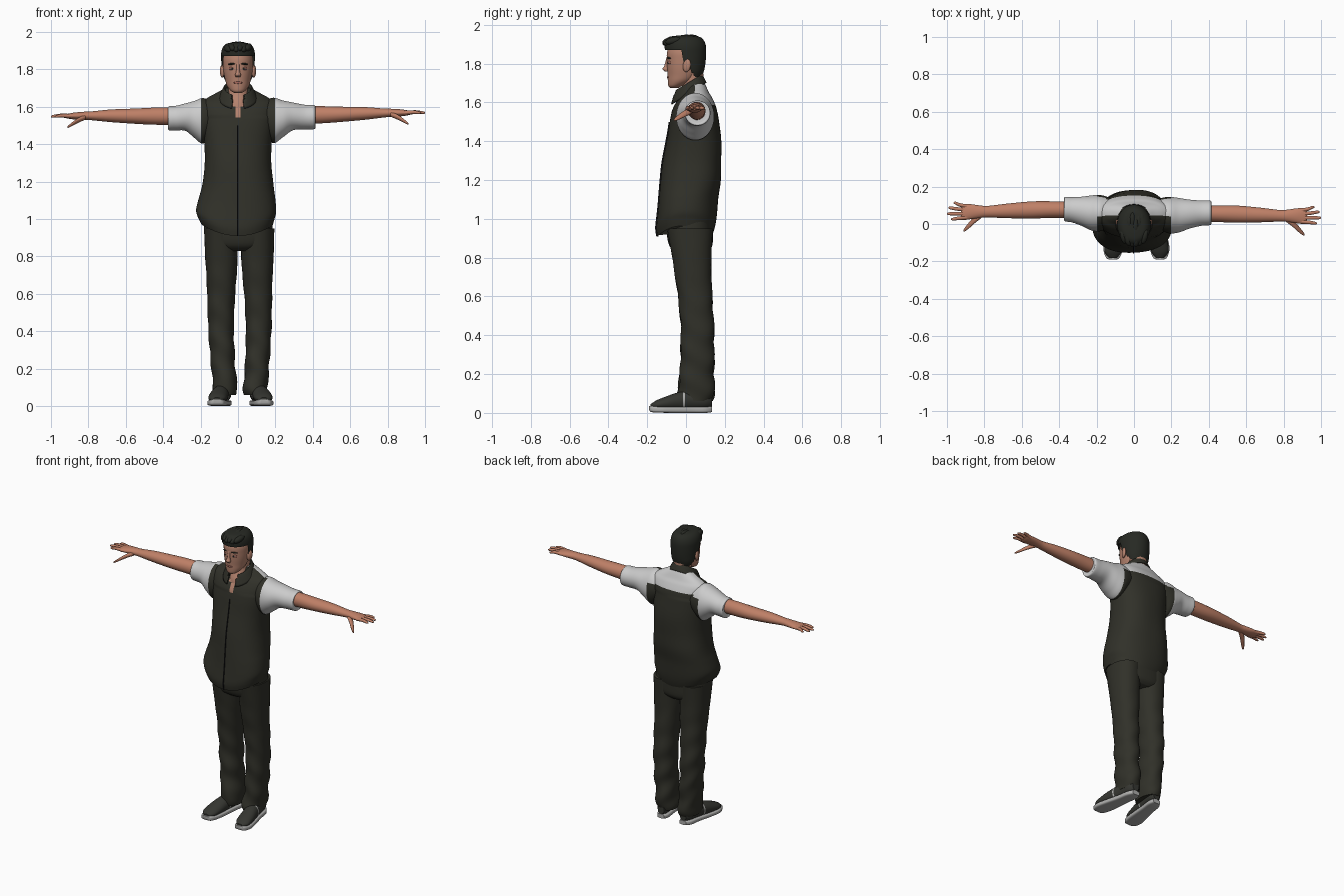
import bpy, bmesh, math
from mathutils import Matrix, Vector, Euler


def material(name, r, g, b):
    m = bpy.data.materials.new(name)
    m.diffuse_color = (r, g, b, 1)
    return m


SKIN = material("arm skin", .52, .215, .135)
FACE = material("face skin", .46, .225, .155)
CLOTH = material("dark cloth", .030, .030, .022)
SHIRT = material("light grey shirt", .60, .60, .60)
HAIR = material("dark hair", .020, .022, .017)
SHOE = material("shoe fabric", .036, .037, .031)
SOLE = material("sole grey", .42, .42, .41)
EYE = material("eye white", .40, .33, .30)
LIP = material("lip rose", .36, .13, .10)
SEAM = material("seam black", .008, .008, .010)


def finish(name, bm, mats, rule=None, keep=None):
    """Turn a bmesh into a smooth object; rule picks a material per face centre, keep trims faces."""
    if keep:
        bad = [f for f in bm.faces if not keep(f.calc_center_median())]
        bmesh.ops.delete(bm, geom=bad, context='FACES')
    bmesh.ops.recalc_face_normals(bm, faces=bm.faces)
    if rule:
        for f in bm.faces:
            f.material_index = rule(f.calc_center_median())
    me = bpy.data.meshes.new(name)
    bm.to_mesh(me)
    bm.free()
    for m in mats:
        me.materials.append(m)
    me.shade_smooth()
    me.set_sharp_from_angle(angle=math.radians(50))
    ob = bpy.data.objects.new(name, me)
    bpy.context.collection.objects.link(ob)
    return ob


def spline(keys, steps):
    """Catmull-Rom interpolation through key tuples."""
    out = []
    for i in range(len(keys) - 1):
        p1, p2 = keys[i], keys[i + 1]
        p0, p3 = keys[max(i - 1, 0)], keys[min(i + 2, len(keys) - 1)]
        for s in range(steps):
            t = s / steps
            out.append([.5 * (2*b + (c - a)*t + (2*a - 5*b + 4*c - d)*t*t + (3*b - a - 3*c + d)*t**3)
                        for a, b, c, d in zip(p0, p1, p2, p3)])
    return out + [list(keys[-1])]


def loft(name, axis, keys, mats, n=24, steps=4, power=2, warp=None, rule=None, keep=None, caps=True):
    """Skin rounded sections (position, centre 1, centre 2, radius 1, radius 2) along an axis."""
    bm = bmesh.new()
    rings = []
    for a, c1, c2, r1, r2 in spline(keys, steps):
        ring = []
        for k in range(n):
            t = 2 * math.pi * (k + .5) / n
            c, s = math.cos(t), math.sin(t)
            u = c1 + max(r1, .001) * math.copysign(abs(c) ** (2 / power), c)
            v = c2 + max(r2, .001) * math.copysign(abs(s) ** (2 / power), s)
            p = Vector({'x': (a, u, v), 'y': (u, a, v), 'z': (u, v, a)}[axis])
            ring.append(bm.verts.new(warp(p) if warp else p))
        rings.append(ring)
    for A, B in zip(rings, rings[1:]):
        for k in range(n):
            bm.faces.new((A[k], A[(k + 1) % n], B[(k + 1) % n], B[k]))
    if caps:
        bm.faces.new(rings[0])
        bm.faces.new(rings[-1])
    return finish(name, bm, mats, rule, keep)


def blob(name, loc, size, mat, rot=(0, 0, 0)):
    bm = bmesh.new()
    mx = Matrix.Translation(loc) @ Euler(rot).to_matrix().to_4x4() @ Matrix.Diagonal((*size, 1))
    bmesh.ops.create_uvsphere(bm, u_segments=16, v_segments=10, radius=1, matrix=mx)
    return finish(name, bm, [mat])


# Vest: curved hem, skin in the neck opening, light yoke behind the shoulders
torso = [(.91, -.005, -.008, .19, .14), (.95, -.01, -.006, .205, .15), (1.0, -.01, 0, .214, .153),
         (1.1, -.005, .012, .204, .152), (1.2, 0, .028, .188, .155), (1.3, 0, .033, .178, .15),
         (1.4, 0, .038, .18, .141), (1.5, 0, .04, .19, .127), (1.57, 0, .045, .197, .112),
         (1.62, 0, .05, .193, .087), (1.65, 0, .055, .16, .064), (1.68, 0, .055, .105, .05),
         (1.70, 0, .05, .07, .045)]


def yoke(c):
    return c.y > .045 and c.z > 1.585


def vest_rule(c):
    if c.y < 0 and abs(c.x) < .42 * (c.z - 1.545):
        return 2
    return 1 if yoke(c) else 0


def hem(p):
    p.z += .07 * (p.x / .21) ** 2 * max(0, (1.15 - p.z) / .24)
    p.y += .004 * math.sin(14 * p.z + 9 * p.x) * (p.z < 1.55)
    return p


loft("vest", 'z', torso, [CLOTH, SHIRT, FACE], n=72, steps=7, power=2.35, warp=hem, rule=vest_rule)
loft("vest_front_seam", 'z', [(z, -.003, y - ry, .003, .006) for z, x, y, rx, ry in torso[:8]],
     [SEAM], n=8, warp=lambda p: p + Vector((0, .004 * math.sin(14 * p.z), 0)))

# Collar: tilted open band, high at the nape
collar = loft("collar", 'z', [(1.675, 0, .012, .064, .062), (1.705, 0, .012, .070, .066),
                              (1.70, 0, .012, .080, .075), (1.65, 0, .012, .104, .094)],
              [CLOTH], n=48, caps=False, warp=lambda p: p + Vector((0, 0, .6 * (p.y - .02))),
              keep=lambda c: c.y > 0 or abs(c.x) > .032)
collar.modifiers.new("thickness", 'SOLIDIFY').thickness = .006

# Trousers: hips and two legs
loft("hips", 'z', [(.83, .003, .03, .10, .08), (.86, .003, .025, .165, .11), (.93, .002, .02, .184, .12),
                   (1.05, 0, .02, .18, .12)], [CLOTH], n=40, power=2.4)
leg = [(.06, -.068, .047, .060, .086), (.10, -.068, .049, .065, .095), (.2, -.078, .057, .064, .087),
       (.3, -.085, .058, .066, .086), (.4, -.09, .06, .068, .085), (.5, -.091, .055, .071, .086),
       (.6, -.090, .047, .075, .088), (.7, -.088, .038, .081, .094), (.8, -.089, .03, .087, .101),
       (.95, -.092, .02, .090, .118)]


def folds(p):
    k = max(0, 1 - p.z / .9)
    p.y += .007 * k * math.sin(38 * p.z + 25 * p.x)
    p.x += .004 * k * math.sin(45 * p.z + 20 * p.y)
    return p


sole = [(-.19, -.113, .026, .02, .010), (-.178, -.113, .02, .038, .016), (-.13, -.111, .017, .053, .016),
        (-.06, -.10, .016, .051, .016), (.03, -.085, .016, .043, .016), (.1, -.075, .016, .041, .016),
        (.135, -.07, .018, .026, .014)]
upper = [(-.182, -.113, .036, .02, .010), (-.15, -.112, .042, .045, .024), (-.1, -.106, .05, .050, .036),
         (-.04, -.097, .06, .047, .046), (.03, -.085, .066, .042, .050), (.1, -.075, .066, .039, .045),
         (.133, -.07, .062, .024, .03)]
for side, s in (("right", 1), ("left", -1)):
    def place(x, z=0):
        return -s * x + (.012 + .014 * (1 - z) if s > 0 else 0)
    loft(side + "_trouser_leg", 'z', [(z, place(x, z), y, rx, ry) for z, x, y, rx, ry in leg],
         [CLOTH], n=32, steps=6, power=2.2, warp=folds)
    loft(side + "_shoe_sole", 'y', [(y, place(x), z, rx, rz) for y, x, z, rx, rz in sole],
         [SOLE], n=24, power=4)
    loft(side + "_shoe_upper", 'y', [(y, place(x), z, rx, rz) for y, x, z, rx, rz in upper],
         [SHOE, SOLE], n=24, steps=8, rule=lambda c: int(abs(c.y + .012) < .004))

# Sleeves, arms and hands: x distance, y, z, radii; the right side sits lower in y and higher in z
sleeve = [(.10, .06, 1.545, .07, .075), (.15, .06, 1.535, .088, .10), (.19, .058, 1.525, .098, .122),
          (.235, .06, 1.533, .092, .098), (.28, .068, 1.545, .078, .074), (.33, .076, 1.54, .068, .066),
          (.37, .08, 1.539, .065, .064), (.372, .08, 1.539, .05, .05)]
arm = [(.33, .076, 1.55, .044, .047), (.45, .077, 1.55, .045, .046), (.55, .075, 1.55, .046, .041),
       (.68, .07, 1.552, .039, .034), (.78, .066, 1.552, .031, .024), (.82, .066, 1.552, .033, .022),
       (.87, .066, 1.551, .040, .019), (.91, .064, 1.55, .043, .013), (.925, .064, 1.55, .038, .008)]
fingers = [(.093, .112, .965), (.075, .086, .992), (.055, .055, 1.0), (.035, .026, .978)]
for side, s in (("right", 1), ("left", -1)):
    dy, lift = (-.022, .022) if s > 0 else (0, 0)

    def reach(keys, stretch=1):
        return [(s * x * (1 + (stretch - 1) * min(1, max(0, (x - .19) / .18))),
                 y + dy * min(1, x / .4), z + lift * (x - .1), ry, rz) for x, y, z, ry, rz in keys]
    loft(side + "_sleeve", 'x', reach(sleeve, 1.105 if s > 0 else 1), [SHIRT, CLOTH], n=48, steps=6,
         rule=lambda c: int(abs(c.x) < .197 and not yoke(c)))
    loft(side + "_arm", 'x', reach(arm), [SKIN])
    for i, (y0, y1, tip) in enumerate(fingers):
        mid = (.90 + tip) / 2
        loft(f"{side}_finger_{i + 1}", 'x',
             reach([(.89, y0, 1.55, .011, .012), (mid, (y0 + y1) / 2, 1.553, .010, .010),
                    (tip - .01, y1, 1.549, .008, .007), (tip, y1, 1.548, .003, .003)]), [SKIN], n=10)
    loft(side + "_thumb", 'x',
         reach([(.815, .05, 1.545, .018, .014), (.85, .025, 1.53, .020, .014),
                (.88, -.005, 1.512, .017, .011), (.905, -.03, 1.495, .010, .007),
                (.912, -.036, 1.491, .003, .003)]), [SKIN], n=12)

# Neck and head
loft("neck", 'z', [(1.55, 0, .01, .066, .068), (1.62, 0, .016, .060, .064), (1.68, 0, .034, .056, .054),
                   (1.75, 0, .035, .058, .055)], [FACE])
loft("head", 'z', [(1.674, 0, -.06, .018, .02), (1.685, 0, -.055, .038, .036), (1.71, 0, -.03, .058, .064),
                   (1.74, 0, -.015, .068, .08), (1.78, 0, -.01, .076, .088), (1.82, 0, -.005, .080, .094),
                   (1.86, 0, -.003, .080, .095), (1.90, 0, 0, .065, .08), (1.92, 0, 0, .03, .04)],
     [FACE], n=32)
loft("nose", 'z', [(1.835, 0, -.094, .008, .006), (1.79, 0, -.099, .010, .013), (1.772, 0, -.105, .016, .017),
                   (1.760, 0, -.099, .013, .010)], [FACE], n=12)
blob("lips", (0, -.089, 1.729), (.024, .009, .007), LIP)
for side, s in (("right", 1), ("left", -1)):
    blob(side + "_ear", (s * .085, .004, 1.79), (.011, .021, .034), FACE, (-.15, 0, -s * .3))
    blob(side + "_eyelid", (s * .031, -.083, 1.805), (.019, .010, .011), LIP, (0, 0, s * .3))
    blob(side + "_eye", (s * .031, -.086, 1.804), (.013, .009, .006), EYE, (0, 0, s * .3))
    blob(side + "_iris", (s * .031, -.0925, 1.804), (.005, .004, .005), HAIR)
    blob(side + "_brow", (s * .034, -.088, 1.829), (.021, .008, .005), HAIR, (0, s * .08, s * .35))

# Hair: trimmed shell with a raised fringe
loft("hair", 'z', [(1.72, 0, .035, .058, .042), (1.76, 0, .022, .078, .070), (1.80, 0, .008, .086, .092),
                   (1.85, 0, 0, .090, .104), (1.89, 0, -.004, .090, .107), (1.92, 0, -.008, .080, .100),
                   (1.938, 0, -.008, .060, .078), (1.944, 0, -.008, .03, .04)], [HAIR], n=48, steps=6,
     keep=lambda c: c.z > 1.872 or c.y > -.02 + max(0, 1.82 - c.z) * .8)
for i in range(6):
    x = -.055 + .022 * i
    blob(f"fringe_lock_{i + 1}", (x, -.082 + 5 * x * x, 1.912 + .006 * (i % 2)), (.019, .042, .019), HAIR,
         (.25, .15 * (i - 2.5), -3 * x))
    blob(f"crown_lock_{i + 1}", (x * .8, -.01 + .012 * (i % 3), 1.931 - 3 * x * x), (.018, .05, .018), HAIR,
         (.12, 0, 2 * x))
